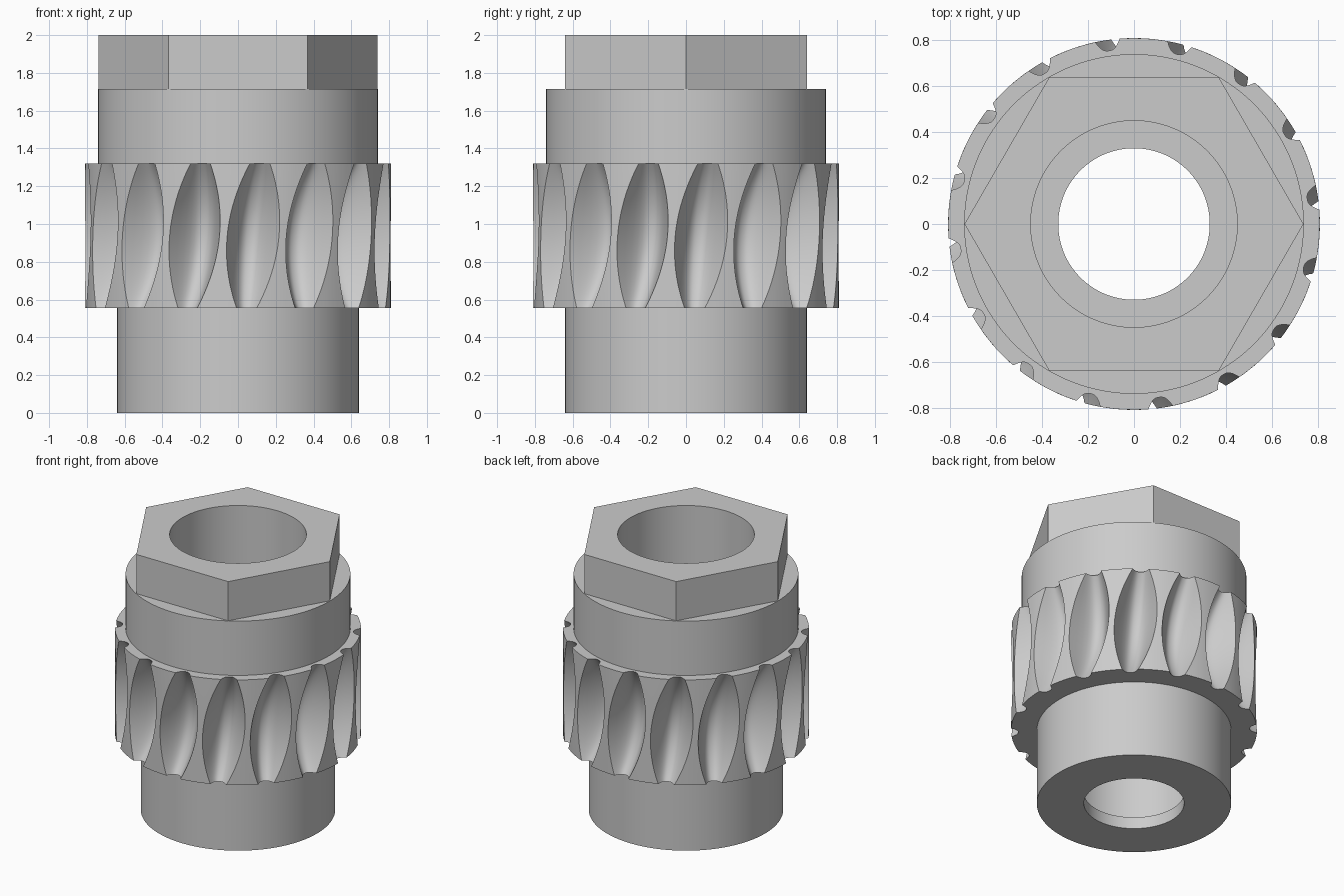
import bpy
import math

if "Cube" in bpy.data.objects:
    bpy.data.objects.remove(bpy.data.objects["Cube"], do_unlink=True)

# One plain steel grey
steel = bpy.data.materials.new("steel_grey")
steel.use_nodes = True
grey = (0.6, 0.6, 0.6, 1)
steel.diffuse_color = grey
steel.node_tree.nodes["Principled BSDF"].inputs["Base Color"].default_value = grey

TEETH = 16
PER_TOOTH = 18          # loop points for each tooth
LAND = 4                # of which this many steps cross the tooth tip
COUNT = TEETH * PER_TOOTH
PITCH = math.tau / TEETH
GEAR_R, GEAR_LOW, GEAR_HIGH = 0.81, 0.555, 1.32
HEX_R = 0.7385


def circle(r, z):
    return [(r * math.cos(math.tau * i / COUNT), r * math.sin(math.tau * i / COUNT), z)
            for i in range(COUNT)]


def hexagon(r, z):
    corners = [(r * math.cos(k * math.pi / 3), r * math.sin(k * math.pi / 3)) for k in range(7)]
    side = COUNT // 6
    loop = []
    for i in range(COUNT):
        k, f = i // side, (i % side) / side
        (ax, ay), (bx, by) = corners[k], corners[k + 1]
        loop.append((ax + (bx - ax) * f, ay + (by - ay) * f, z))
    return loop


def tooth_slice(t):
    """Gear outline at t from -1 (bottom) to 1 (top): grooves swell and deepen mid-height."""
    z = (GEAR_LOW + GEAR_HIGH) / 2 + t * (GEAR_HIGH - GEAR_LOW) / 2
    swell = 1 - t * t
    half = math.radians(3.8 + 6.0 * swell)
    depth = 0.047 + 0.14 * swell
    lean = math.radians(5.75 + 2.5 * t)
    steps = PER_TOOTH - LAND
    loop = []
    for k in range(TEETH):
        # groove centres repeat every quarter turn, so start from the +x axis
        mid = k * PITCH + lean + math.pi / 2 - 4 * PITCH
        for j in range(steps + 1):
            u = 2 * j / steps - 1
            r = GEAR_R - depth * (1 - abs(u) ** 2.6)
            loop.append((r, mid + u * half))
        for j in range(1, LAND):
            loop.append((GEAR_R, mid + half + (PITCH - 2 * half) * j / LAND))
    # line the loop up with the plain circles
    shift = round((lean - math.radians(10)) / math.tau * COUNT)
    shift = min(range(COUNT), key=lambda s: abs(math.remainder(loop[s][1], math.tau))) if shift > COUNT else 5
    loop = loop[shift:] + loop[:shift]
    return [(r * math.cos(a), r * math.sin(a), z) for r, a in loop]


def loft(name, loops):
    """Skin a chain of equal-length loops into a named part."""
    verts = [v for loop in loops for v in loop]
    faces = []
    for n in range(len(loops) - 1):
        a, b = n * COUNT, (n + 1) * COUNT
        for i in range(COUNT):
            j = (i + 1) % COUNT
            faces.append((a + i, a + j, b + j, b + i))
    mesh = bpy.data.meshes.new(name)
    mesh.from_pydata(verts, [], faces)
    mesh.materials.append(steel)
    mesh.update()
    obj = bpy.data.objects.new(name, mesh)
    bpy.context.collection.objects.link(obj)
    bpy.ops.object.select_all(action='DESELECT')
    obj.select_set(True)
    bpy.context.view_layer.objects.active = obj
    bpy.ops.object.shade_smooth_by_angle(angle=math.radians(30))
    return obj


# Lower hub: bottom ring and side wall
loft("lower_hub", [circle(0.33, 0), circle(0.64, 0), circle(0.64, GEAR_LOW)])

# Worm wheel: end faces and leaning, hollowed grooves
SLICES = 28
slices = [tooth_slice(2 * s / SLICES - 1) for s in range(SLICES + 1)]
loft("worm_wheel", [circle(0.64, GEAR_LOW)] + slices + [circle(0.74, GEAR_HIGH)])

# Collar: side wall and the ledge around the hexagon
loft("collar", [circle(0.74, GEAR_HIGH), circle(0.74, 1.715), hexagon(HEX_R, 1.715)])

# Hexagonal head with its top face
loft("hex_head", [hexagon(HEX_R, 1.715), hexagon(HEX_R, 2), circle(0.45, 2)])

# Stepped bore running down through the whole part
loft("bore", [circle(0.45, 2), circle(0.45, 0.085), circle(0.33, 0.085), circle(0.33, 0)])
